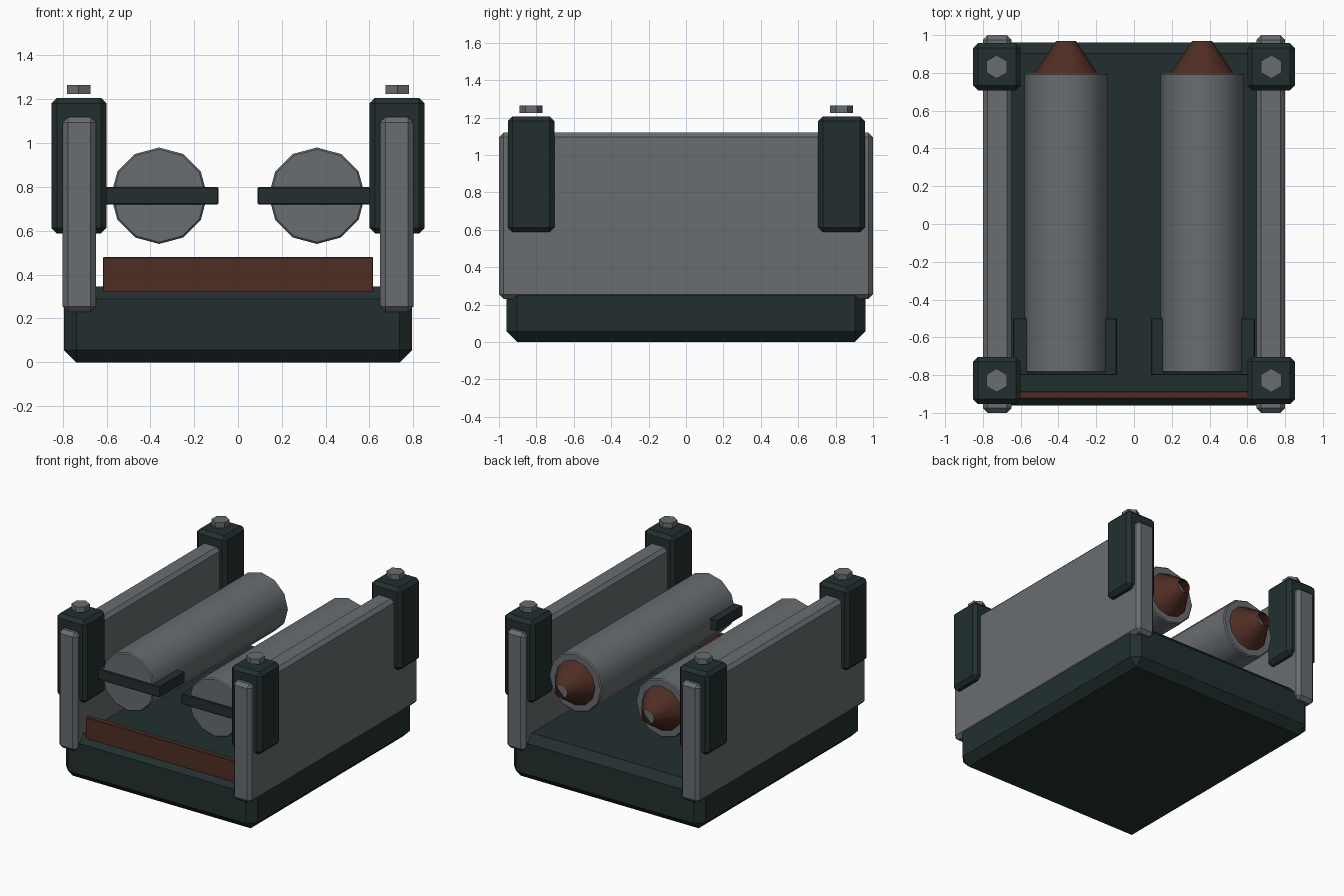
import bpy
import math

if "Cube" in bpy.data.objects:
    bpy.data.objects.remove(bpy.data.objects["Cube"])


def material(name, rgb):
    m = bpy.data.materials.new(name)
    m.use_nodes = True
    m.diffuse_color = (*rgb, 1)
    node = next(n for n in m.node_tree.nodes if n.type == 'BSDF_PRINCIPLED')
    node.inputs["Base Color"].default_value = (*rgb, 1)
    return m


DARK = material("dark green metal", (0.016, 0.028, 0.028))
GREY = material("grey steel", (0.138, 0.153, 0.163))
RUST = material("rust brown", (0.078, 0.026, 0.017))


def finish(name, mat, bevel=0.0):
    ob = bpy.context.object
    ob.name = name
    ob.data.materials.append(mat)
    if bevel:
        mod = ob.modifiers.new("edge bevel", 'BEVEL')
        mod.width = bevel
        mod.segments = 1
        mod.limit_method = 'ANGLE'
        mod.angle_limit = math.radians(40)
    return ob


def box(name, mat, low, high, bevel=0.0):
    centre = [(a + b) / 2 for a, b in zip(low, high)]
    bpy.ops.mesh.primitive_cube_add(size=1, location=centre)
    ob = bpy.context.object
    ob.scale = [b - a for a, b in zip(low, high)]
    bpy.ops.object.transform_apply(location=False, rotation=False, scale=True)
    return finish(name, mat, bevel)


# Chamfered base tray and the front plate
box("base", DARK, (-0.795, -0.96, 0), (0.795, 0.96, 0.345), 0.057)
box("front_plate", RUST, (-0.617, -0.925, 0.315), (0.617, -0.885, 0.48), 0.004)

for side, label in ((1, "left"), (-1, "right")):
    def side_box(name, mat, x0, x1, y0, y1, z0, z1, bevel):
        xs = sorted((side * x0, side * x1))
        return box(f"{label}_{name}", mat, (xs[0], y0, z0), (xs[1], y1, z1), bevel)

    # Side wall
    side_box("wall", GREY, 0.648, 0.80, -1, 1, 0.23, 1.12, 0.025)

    # Corner posts with hexagonal bolts
    for y, end in ((-0.828, "front"), (0.832, "back")):
        side_box(f"{end}_post", DARK, 0.60, 0.852, y - 0.125, y + 0.125, 0.587, 1.207, 0.026)
        bpy.ops.mesh.primitive_cylinder_add(vertices=6, radius=0.062, depth=0.04,
                                            location=(side * 0.727, y, 1.245))
        finish(f"{label}_{end}_bolt", GREY)

    # Cylinder lying along the model
    bpy.ops.mesh.primitive_cylinder_add(vertices=12, radius=0.22, depth=1.59,
                                        location=(side * 0.36, 0.005, 0.76),
                                        rotation=(math.pi / 2, 0, 0))
    finish(f"{label}_tube", GREY, 0.008)
    bpy.ops.object.shade_smooth_by_angle(angle=math.radians(35))

    # Open tapered nozzle at the back end
    bpy.ops.mesh.primitive_cone_add(vertices=12, radius1=0.17, radius2=0.052, depth=0.175,
                                    end_fill_type='NOTHING',
                                    location=(side * 0.36, 0.882, 0.76),
                                    rotation=(-math.pi / 2, 0, 0))
    finish(f"{label}_nozzle", RUST)
    bpy.ops.object.shade_smooth_by_angle(angle=math.radians(35))

    # Clamp block through the front end of the tube
    side_box("clamp", DARK, 0.09, 0.64, -0.80, -0.50, 0.72, 0.80, 0.004)
